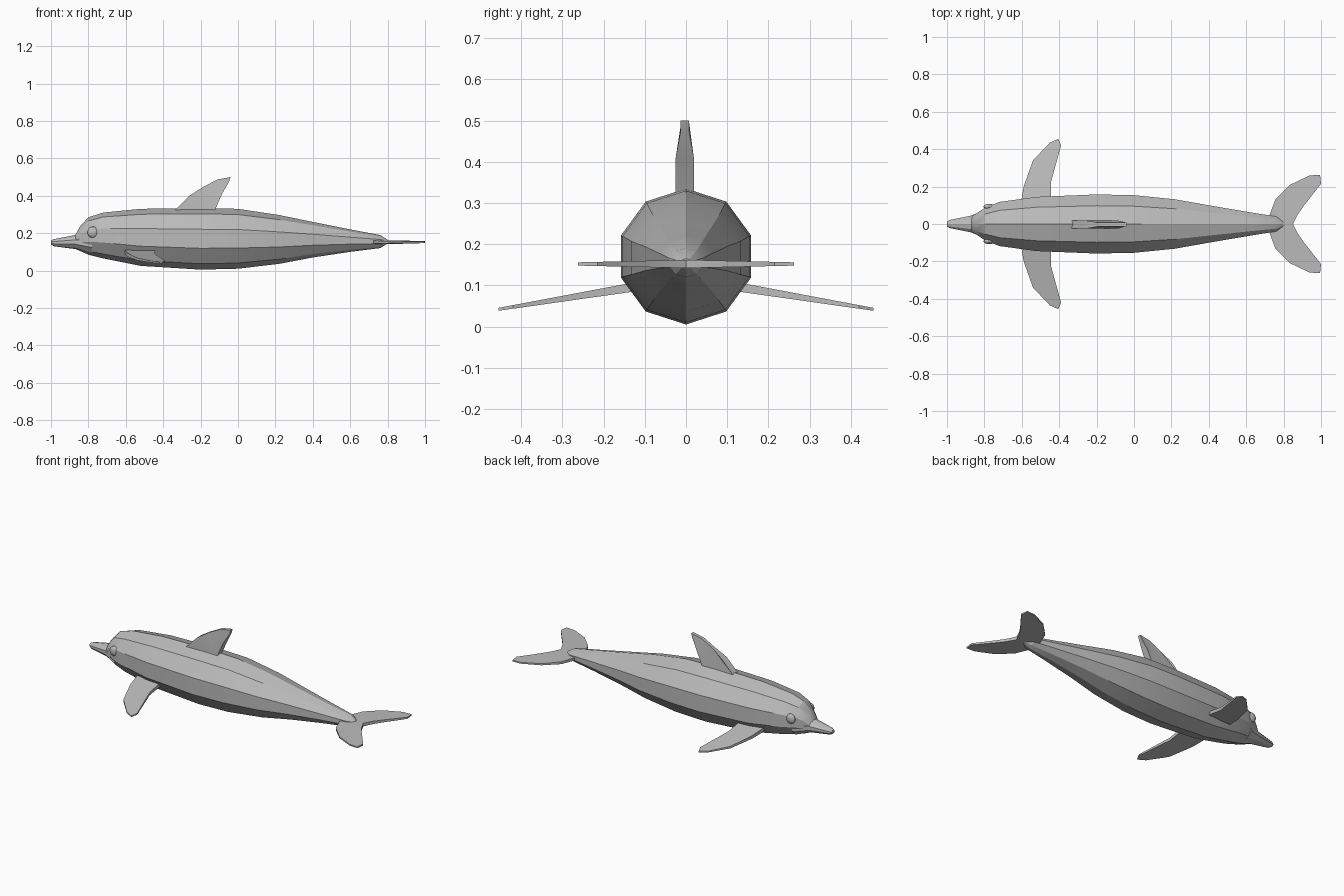
import bpy, bmesh, math
from mathutils import Vector

if "Cube" in bpy.data.objects:
    bpy.data.objects.remove(bpy.data.objects["Cube"])

grey = bpy.data.materials.new("skin_grey")
grey.use_nodes = True
grey.diffuse_color = (0.5, 0.5, 0.5, 1)
grey.node_tree.nodes["Principled BSDF"].inputs["Base Color"].default_value = (0.5, 0.5, 0.5, 1)


def finish(bm, name):
    bmesh.ops.recalc_face_normals(bm, faces=bm.faces)
    mesh = bpy.data.meshes.new(name)
    bm.to_mesh(mesh)
    bm.free()
    mesh.materials.append(grey)
    obj = bpy.data.objects.new(name, mesh)
    bpy.context.collection.objects.link(obj)
    bpy.ops.object.select_all(action="DESELECT")
    obj.select_set(True)
    bpy.context.view_layer.objects.active = obj
    bpy.ops.object.shade_smooth_by_angle(angle=math.radians(25))
    return obj


def loft(name, stations, sides=10):
    """Closed ten-sided skin through (x, top, bottom, half width) stations."""
    bm = bmesh.new()
    rings = []
    widest = math.sin(math.radians(72))
    for x, top, bottom, width in stations:
        mid, half = (top + bottom) / 2, (top - bottom) / 2
        angles = [math.tau * i / sides for i in range(sides)]
        rings.append([bm.verts.new((x, width / widest * math.sin(a), mid + half * math.cos(a)))
                      for a in angles])
    for r, s in zip(rings, rings[1:]):
        for i in range(sides):
            j = (i + 1) % sides
            bm.faces.new((r[i], r[j], s[j], s[i]))
    bm.faces.new(rings[0])
    bm.faces.new(rings[-1])
    return finish(bm, name)


def fin(name, outline, place):
    """Thin blade: place(u, v, side) maps an outline point to one of its two skins."""
    bm = bmesh.new()
    a, b = [[bm.verts.new(place(u, v, s)) for u, v in outline] for s in (1, -1)]
    bm.faces.new(a)
    bm.faces.new(b)
    for i in range(len(a)):
        j = (i + 1) % len(a)
        bm.faces.new((a[i], a[j], b[j], b[i]))
    bmesh.ops.triangulate(bm, faces=[f for f in bm.faces if len(f.verts) > 4])
    return finish(bm, name)


# Body with the rounded forehead
loft("body", [
    (-0.87, 0.19, 0.12, 0.04), (-0.845, 0.235, 0.105, 0.055), (-0.8, 0.285, 0.085, 0.085),
    (-0.72, 0.31, 0.065, 0.118), (-0.52, 0.33, 0.025, 0.145), (-0.2, 0.335, 0.005, 0.158),
    (0, 0.33, 0.01, 0.154), (0.22, 0.297, 0.036, 0.132), (0.4, 0.26, 0.07, 0.1),
    (0.6, 0.22, 0.1, 0.066), (0.76, 0.19, 0.12, 0.04), (0.8, 0.165, 0.145, 0.012)])

# Beak, running back under the forehead
loft("beak", [
    (-1, 0.16, 0.14, 0.013), (-0.985, 0.168, 0.13, 0.022),
    (-0.87, 0.19, 0.115, 0.045), (-0.78, 0.2, 0.083, 0.085)])

# Dorsal fin, thinner toward its tip
fin("dorsal_fin",
    [(-0.34, 0.32), (-0.26, 0.4), (-0.19, 0.445), (-0.11, 0.487), (-0.04, 0.5),
     (-0.048, 0.475), (-0.085, 0.41), (-0.125, 0.32)],
    lambda x, z, s: (x, s * (0.022 if z < 0.42 else 0.01) - 0.003, z))

# Tail flukes
half = [(0.72, 0.035), (0.755, 0.13), (0.835, 0.21), (0.94, 0.26), (0.995, 0.262),
        (1, 0.215), (0.91, 0.1), (0.875, 0.05)]
fluke = half + [(0.85, 0)] + [(x, -y) for x, y in reversed(half)]
fin("tail_flukes", fluke, lambda x, y, s: (x, y, 0.152 + s * (0.01 - 0.023 * abs(y))))

# Flippers sloping down and outward, and eyes
flipper = [(-0.605, 0.11), (-0.59, 0.2), (-0.54, 0.34), (-0.45, 0.435), (-0.405, 0.455),
           (-0.39, 0.42), (-0.445, 0.22), (-0.445, 0.11)]
for label, m in (("front", -1), ("back", 1)):
    fin(label + "_flipper", flipper,
        lambda x, y, s: (x, m * y, 0.117 - 0.165 * y + s * (0.014 - 0.023 * y)))
    bm = bmesh.new()
    bmesh.ops.create_uvsphere(bm, u_segments=16, v_segments=10, radius=1)
    bmesh.ops.scale(bm, vec=Vector((0.03, 0.016, 0.03)), verts=bm.verts)
    bmesh.ops.translate(bm, vec=Vector((-0.775, m * 0.092, 0.205)), verts=bm.verts)
    finish(bm, label + "_eye")
